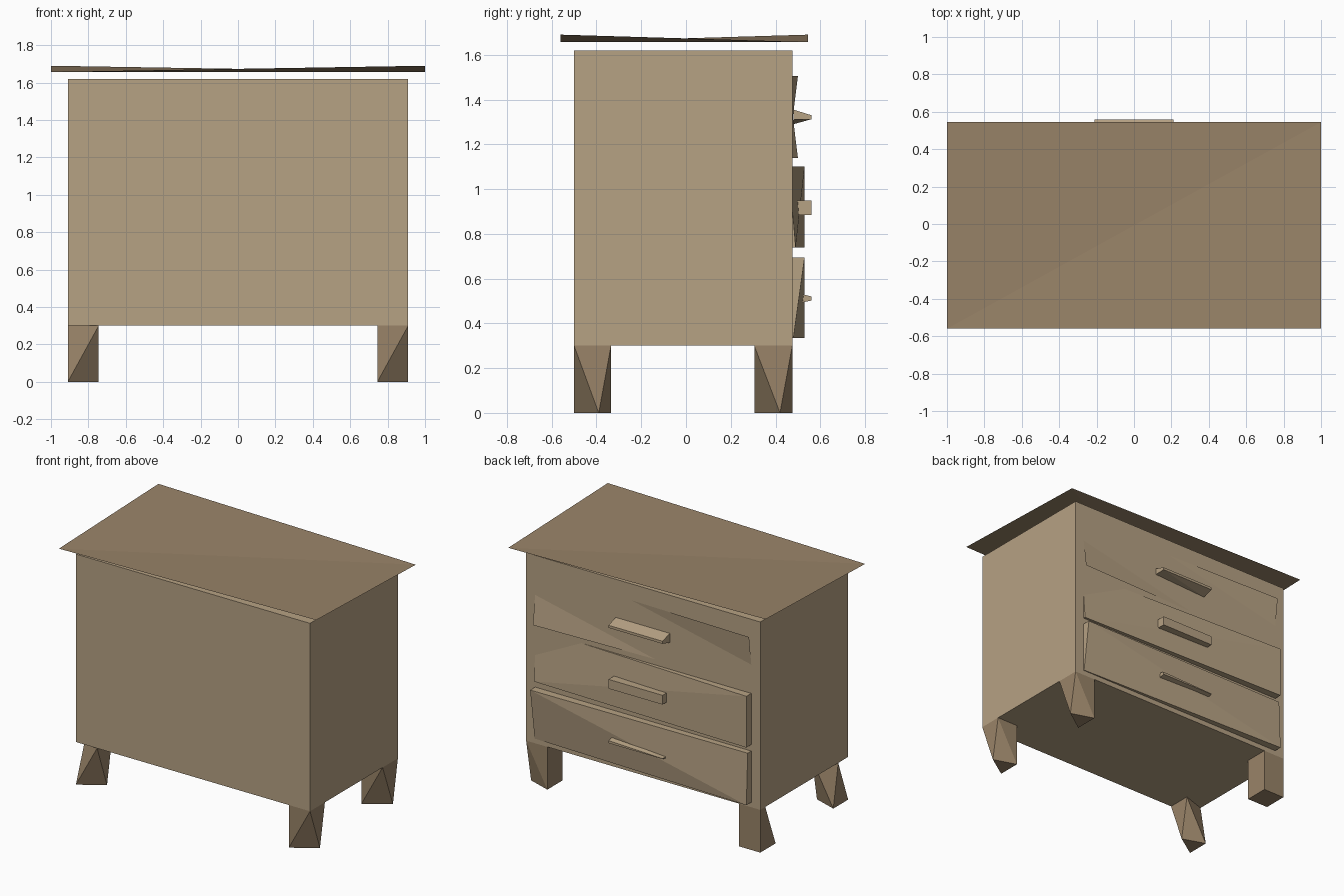
import bpy, bmesh

if "Cube" in bpy.data.objects:
    bpy.data.objects.remove(bpy.data.objects["Cube"])


def material(name, rgb):
    m = bpy.data.materials.new(name)
    m.diffuse_color = (*rgb, 1)
    m.use_nodes = True
    m.node_tree.nodes["Principled BSDF"].inputs["Base Color"].default_value = m.diffuse_color
    return m


LIGHT = material("light_wood", (0.47, 0.36, 0.23))
DARK = material("dark_wood", (0.32, 0.23, 0.14))


def finish(name, bm, mat):
    me = bpy.data.meshes.new(name)
    bm.to_mesh(me)
    bm.free()
    me.materials.append(mat)
    ob = bpy.data.objects.new(name, me)
    bpy.context.collection.objects.link(ob)
    return ob


def hull(name, pts, mat):
    """Faceted solid around a few corner points."""
    bm = bmesh.new()
    for p in pts:
        bm.verts.new(p)
    res = bmesh.ops.convex_hull(bm, input=bm.verts)
    loose = [v for v in bm.verts if not v.link_faces]
    bmesh.ops.delete(bm, geom=loose, context='VERTS')
    bmesh.ops.dissolve_limit(bm, angle_limit=0.001, verts=bm.verts, edges=bm.edges)
    bmesh.ops.recalc_face_normals(bm, faces=bm.faces)
    return finish(name, bm, mat)


def folded_sheet(name, a, b, c, d, mat):
    """Two triangles sharing the crease a-c."""
    bm = bmesh.new()
    a, b, c, d = [bm.verts.new(p) for p in (a, b, c, d)]
    bm.faces.new((a, b, c))
    bm.faces.new((a, c, d))
    return finish(name, bm, mat)


def box_points(x0, x1, y0, y1, z0, z1):
    return [(x, y, z) for x in (x0, x1) for y in (y0, y1) for z in (z0, z1)]


# Cabinet body
hull("cabinet_body", box_points(-.91, .91, -.5, .475, .3, 1.62), LIGHT)

# Top board, creased along one diagonal
folded_sheet("top_board", (-1, -.56, 1.657), (1, -.56, 1.69),
             (1, .545, 1.657), (-1, .545, 1.69), DARK)


# Legs: rough-hewn, with a foot and a head outline each
def leg(name, head, foot):
    hull(name, [(x, y, .3) for x, y in head] + [(x, y, 0) for x, y in foot], DARK)


def rect(x0, x1, y0, y1):
    return [(x0, y0), (x1, y0), (x1, y1), (x0, y1)]


leg("front_right_leg", rect(.745, .91, -.5, -.335),
    [(.745, -.5), (.91, -.39), (.745, -.335)])
leg("back_right_leg", rect(.745, .91, .305, .475),
    [(.745, .305), (.91, .42), (.745, .475)])
leg("front_left_leg", [(-.745, -.5), (-.745, -.335), (-.91, -.39)],
    [(-.91, -.5), (-.91, -.335), (-.745, -.39)])
leg("back_left_leg", [(-.745, .305), (-.745, .475), (-.91, .475), (-.91, .42)],
    rect(-.91, -.745, .305, .475))

# Top drawer: warped thin front, two corners stand proud
folded_sheet("top_drawer", (.84, .455, 1.505), (-.84, .5, 1.505),
             (-.84, .455, 1.14), (.84, .5, 1.14), LIGHT)


# Lower drawers: wedges with a different depth at each corner
def drawer(name, z0, z1, right_low, right_high, left_low, left_high):
    front = [(.84, right_low, z0), (.84, right_high, z1),
             (-.84, left_low, z0), (-.84, left_high, z1)]
    hull(name, front + [(x, .45, z) for x, y, z in front], LIGHT)


drawer("middle_drawer", .74, 1.10, .49, .46, .53, .53)
drawer("bottom_drawer", .335, .695, .48, .53, .53, .515)


# Handles: each end is (lower back, upper back, lower tip, upper tip) in z
def handle(name, right, left):
    pts = []
    for x, (b0, b1, t0, t1) in ((.21, right), (-.21, left)):
        pts += [(x, .48, b0), (x, .48, b1), (x, .56, t0), (x, .56, t1)]
    hull(name, pts, LIGHT)


handle("top_handle", (1.31, 1.355, 1.312, 1.33), (1.29, 1.355, 1.312, 1.33))
handle("middle_handle", (.885, .95, .885, .95), (.885, .95, .885, .95))
handle("bottom_handle", (.485, .54, .502, .52), (.485, .51, .502, .506))
